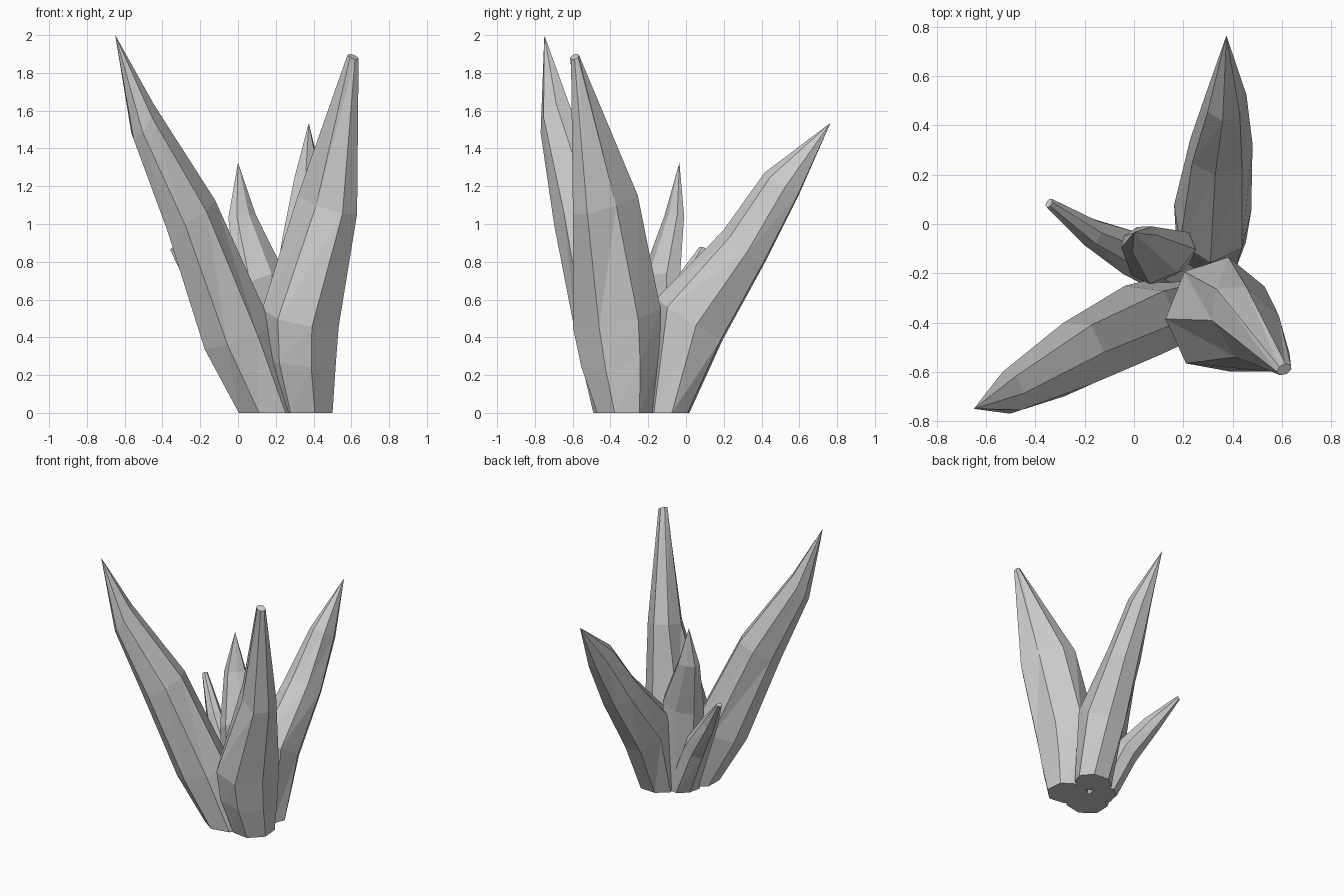
import bpy, bmesh, math
from mathutils import Vector

if "Cube" in bpy.data.objects:
    bpy.data.objects.remove(bpy.data.objects["Cube"])

SIDES = 7


def crystal(name, sections, phase=0.0, tip=None):
    """Loft faceted rings. Each section: outer (lean-side) point, inner point, half width."""
    end = Vector(tip) if tip else Vector(sections[-1][0])
    start = (Vector(sections[0][0]) + Vector(sections[0][1])) / 2
    lean = end - start
    side = Vector((-lean.y, lean.x, 0)).normalized()
    bm = bmesh.new()
    rings = []
    for p, q, w in sections:
        p, q = Vector(p), Vector(q)
        mid, half = (p + q) / 2, (p - q) / 2
        ring = []
        for i in range(SIDES):
            a = phase + 2 * math.pi * i / SIDES
            ring.append(bm.verts.new(mid + 1.04 * (half * math.cos(a) + side * w * math.sin(a))))
        rings.append(ring)
    for lo, hi in zip(rings, rings[1:]):
        for i in range(SIDES):
            j = (i + 1) % SIDES
            bm.faces.new((lo[i], lo[j], hi[j]))
            bm.faces.new((lo[i], hi[j], hi[i]))
    bm.faces.new(rings[0][::-1])
    if tip:
        apex = bm.verts.new(end)
        top = rings[-1]
        for i in range(SIDES):
            bm.faces.new((top[i], top[(i + 1) % SIDES], apex))
    else:
        bm.faces.new(rings[-1])
    bmesh.ops.recalc_face_normals(bm, faces=bm.faces)
    mesh = bpy.data.meshes.new(name)
    bm.to_mesh(mesh)
    bm.free()
    obj = bpy.data.objects.new(name, mesh)
    bpy.context.collection.objects.link(obj)
    return obj


# Tall crystal leaning to the front left
crystal("left_crystal", [
    ((0.01, -0.41, 0), (0.30, -0.29, 0), 0.14),
    ((-0.17, -0.49, 0.34), (0.16, -0.33, 0.46), 0.155),
    ((-0.37, -0.63, 0.97), (-0.14, -0.46, 1.13), 0.135),
    ((-0.55, -0.72, 1.45), (-0.46, -0.65, 1.64), 0.085),
], tip=(-0.65, -0.75, 2.0))

# Thick blunt crystal at the front right
crystal("right_crystal", [
    ((0.46, -0.43, 0), (0.26, -0.22, 0), 0.145),
    ((0.46, -0.50, 0.24), (0.21, -0.20, 0.30), 0.20),
    ((0.47, -0.54, 0.45), (0.21, -0.20, 0.57), 0.22),
    ((0.60, -0.57, 1.05), (0.34, -0.27, 1.17), 0.12),
    ((0.63, -0.60, 1.87), (0.59, -0.58, 1.90), 0.03),
], phase=math.pi / 7)

# Crystal leaning backwards
crystal("back_crystal", [
    ((0.32, 0.02, 0), (0.30, -0.20, 0), 0.14),
    ((0.325, 0.20, 0.38), (0.31, -0.15, 0.60), 0.155),
    ((0.37, 0.42, 0.79), (0.33, 0.20, 0.96), 0.125),
    ((0.385, 0.60, 1.15), (0.36, 0.42, 1.27), 0.08),
], phase=math.pi / 7, tip=(0.375, 0.765, 1.535))

# Small upright crystal in the middle
crystal("middle_crystal", [
    ((0.06, -0.15, 0), (0.24, -0.15, 0), 0.11),
    ((0.02, -0.12, 0.62), (0.22, -0.15, 0.74), 0.13),
    ((-0.04, -0.05, 1.03), (0.08, -0.07, 1.05), 0.065),
], tip=(0.0, -0.035, 1.325))

# Short thin crystal at the back left
crystal("short_crystal", [
    ((0.06, -0.13, 0), (0.23, -0.22, 0), 0.11),
    ((-0.08, -0.08, 0.32), (0.05, -0.15, 0.44), 0.09),
    ((-0.23, 0.00, 0.60), (-0.14, -0.06, 0.68), 0.055),
    ((-0.355, 0.09, 0.86), (-0.335, 0.08, 0.88), 0.02),
])
